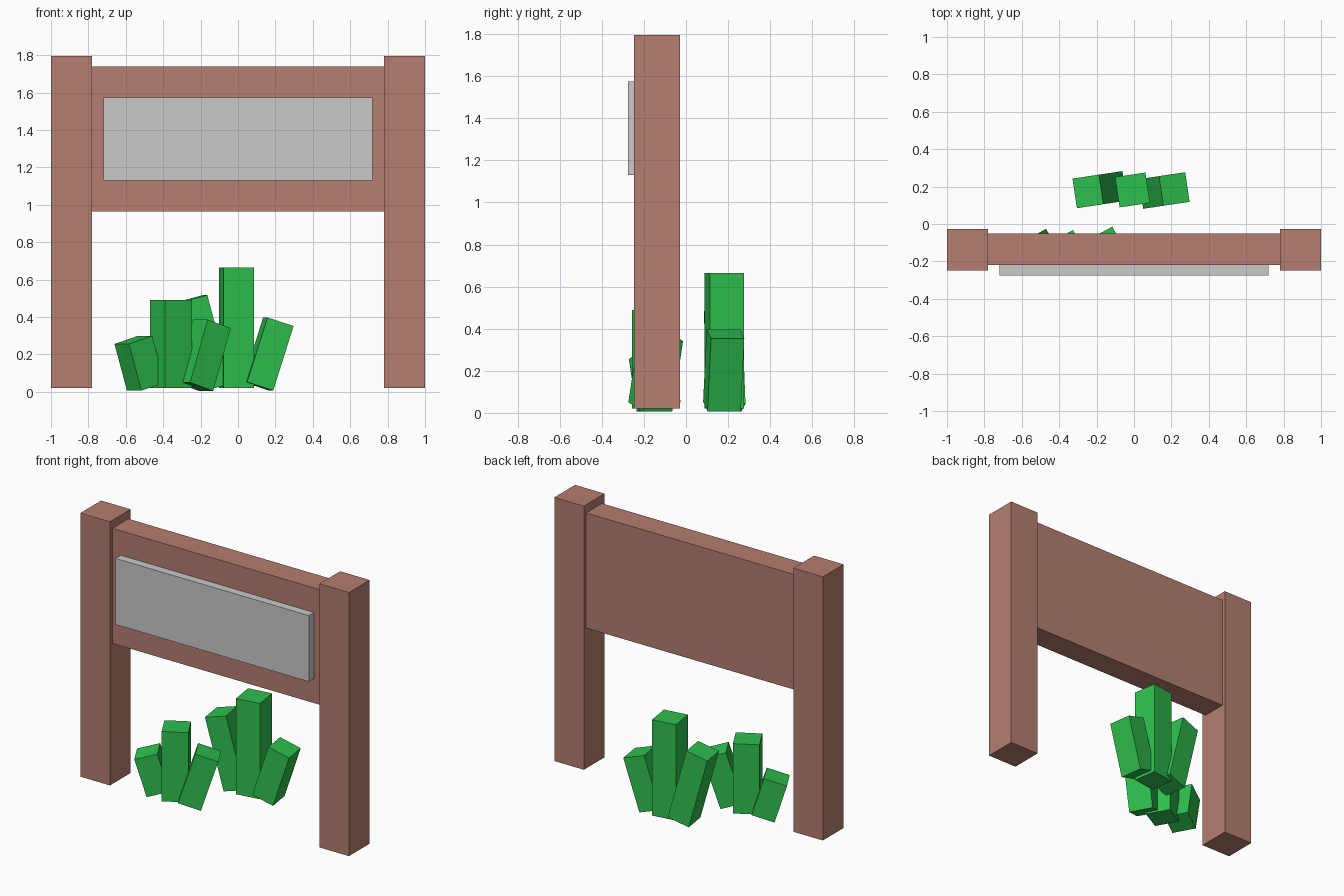
import bpy
import bmesh
from math import radians
from mathutils import Matrix, Vector

cube = bpy.data.objects.get("Cube")
if cube:
    bpy.data.objects.remove(cube, do_unlink=True)


def material(name, rgb):
    mat = bpy.data.materials.new(name)
    mat.use_nodes = True
    mat.diffuse_color = (*rgb, 1)
    mat.node_tree.nodes["Principled BSDF"].inputs["Base Color"].default_value = (*rgb, 1)
    return mat


wood = material("reddish_brown", (0.46, 0.21, 0.16))
grey = material("light_grey", (0.58, 0.59, 0.58))
green = material("leaf_green", (0.027, 0.53, 0.076))


def block(name, mat, base, size, yaw=0, lean=0):
    """Box standing on the point base, leaned along its own x, then turned about z."""
    bm = bmesh.new()
    bmesh.ops.create_cube(bm, size=1)
    bm.transform(Matrix.Translation(base)
                 @ Matrix.Rotation(radians(yaw), 4, 'Z')
                 @ Matrix.Rotation(radians(lean), 4, 'Y')
                 @ Matrix.Diagonal((*size, 1))
                 @ Matrix.Translation((0, 0, 0.5)))
    mesh = bpy.data.meshes.new(name)
    bm.to_mesh(mesh)
    bm.free()
    mesh.materials.append(mat)
    obj = bpy.data.objects.new(name, mesh)
    bpy.context.collection.objects.link(obj)
    return obj


# Sign: two posts, board and face plate
for side, x in (("left", 0.89), ("right", -0.89)):
    block(side + "_post", wood, (x, -0.138, 0.02), (0.22, 0.22, 1.775))
block("sign_board", wood, (0, -0.136, 0.965), (1.56, 0.168, 0.775))
block("sign_plate", grey, (0, -0.2465, 1.13), (1.44, 0.057, 0.445))

# Plant clumps: an upright stem with a leaning stem on each side
STEM = (0.164, 0.164)
LEAF = (0.148, 0.16)
clumps = {
    "back": (8.5, [("middle", (-0.008, 0.182, 0.02), STEM, 0.645, 0),
                   ("right", (-0.121, 0.193, 0.025), LEAF, 0.49, -15),
                   ("left", (0.107, 0.171, 0.03), LEAF, 0.362, 17.7)]),
    "front": (29, [("middle", (-0.358, -0.144, 0.02), STEM, 0.47, 0),
                   ("right", (-0.493, -0.130, 0.028), LEAF, 0.261, -17),
                   ("left", (-0.233, -0.170, 0.028), LEAF, 0.352, 17.7)]),
}
for clump, (yaw, stems) in clumps.items():
    for part, base, width, length, lean in stems:
        block(f"{clump}_plant_{part}_stem", green, Vector(base), (*width, length), yaw, lean)
